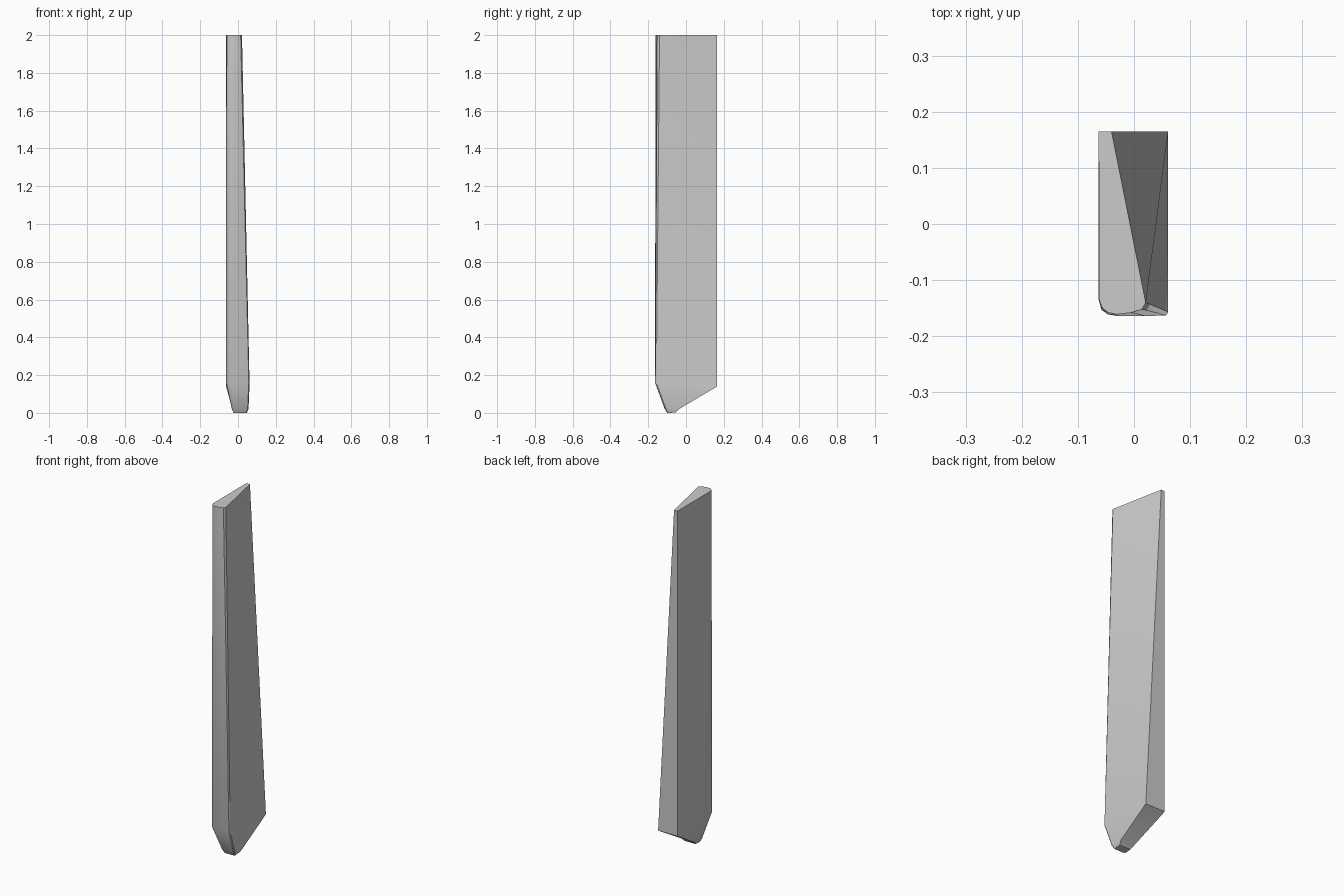
import bpy, bmesh, math

cube = bpy.data.objects.get("Cube")
if cube:
    bpy.data.objects.remove(cube)

# Single plain grey
grey = bpy.data.materials.new("plain_grey")
grey.use_nodes = True
grey.diffuse_color = (0.6, 0.6, 0.6, 1)
grey.node_tree.nodes["Principled BSDF"].inputs["Base Color"].default_value = (0.6, 0.6, 0.6, 1)

# Cross-sections, each running: back right, back left, front left, then round the front
top = [(-.063, .165), (-.04, .165), (.021, -.14), (.014, -.152), (-.005, -.158),
       (-.03, -.161), (-.046, -.158), (-.057, -.149), (-.062, -.135)]
shoulder = [(-.063, .165), (.061, .165), (.061, -.157), (.057, -.163), (.02, -.164),
            (-.03, -.164), (-.047, -.161), (-.058, -.153), (-.063, -.135)]
tip = [(-.03, -.04), (.055, -.04), (.056, -.107), (.051, -.113), (.02, -.114),
       (-.012, -.114), (-.022, -.111), (-.029, -.106), (-.032, -.098)]


def add_ring(bm, points, height):
    return [bm.verts.new((x, y, height(y))) for x, y in points]


bm = bmesh.new()
rings = [
    add_ring(bm, top, lambda y: 2.0),
    add_ring(bm, shoulder, lambda y: .14 if y > 0 else .16),
    add_ring(bm, tip, lambda y: .018 if y > -.1 else .024),
]
# Blunt end: the tip section drawn in towards its middle
end = [(.012 + (x - .012) * .8, -.076 + (y + .076) * .62) for x, y in tip]
rings.append(add_ring(bm, end, lambda y: .002 if y > -.08 else 0))

# Skin the sections; the diagonals follow the twist of the left side
for upper, lower in zip(rings, rings[1:]):
    for i in range(len(upper)):
        j = (i + 1) % len(upper)
        bm.faces.new((upper[i], lower[i], lower[j]) if i != 1 else (upper[i], lower[i], upper[j]))
        bm.faces.new((upper[i], lower[j], upper[j]) if i != 1 else (lower[i], lower[j], upper[j]))
bm.faces.new(rings[0])
bm.faces.new(rings[-1])
bmesh.ops.recalc_face_normals(bm, faces=bm.faces)

mesh = bpy.data.meshes.new("tapered_blade")
bm.to_mesh(mesh)
bm.free()
mesh.materials.append(grey)
blade = bpy.data.objects.new("tapered_blade", mesh)
bpy.context.collection.objects.link(blade)

# Soft rounding with crisp main edges
bpy.ops.object.select_all(action="DESELECT")
blade.select_set(True)
bpy.context.view_layer.objects.active = blade
bpy.ops.object.shade_smooth_by_angle(angle=math.radians(30))
